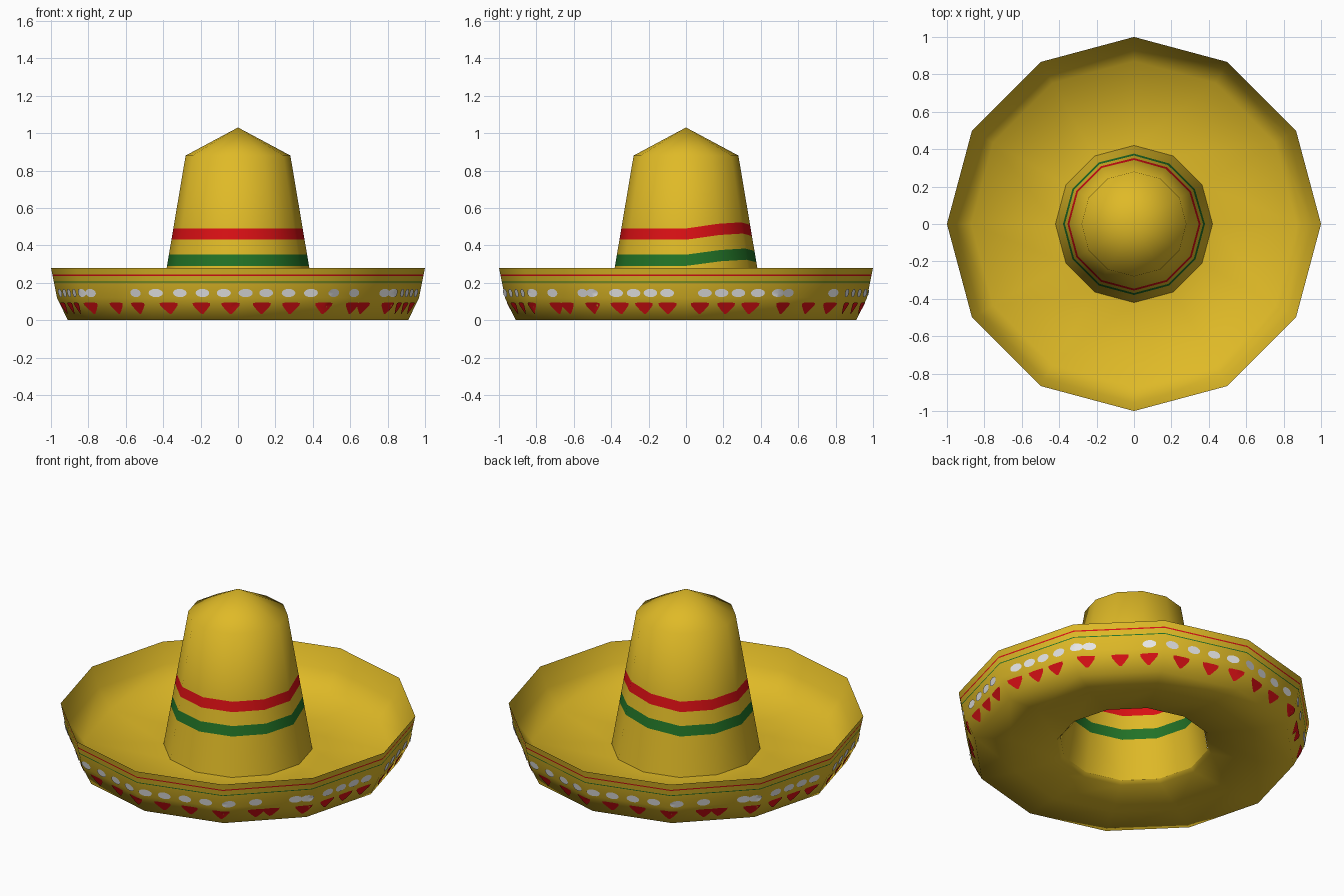
import bpy, bmesh
from math import sin, cos, asin, pi, radians

if "Cube" in bpy.data.objects:
    bpy.data.objects.remove(bpy.data.objects["Cube"])

def material(name, rgb):
    m = bpy.data.materials.new(name)
    m.diffuse_color = (*rgb, 1)
    m.use_nodes = True
    m.node_tree.nodes["Principled BSDF"].inputs["Base Color"].default_value = m.diffuse_color
    return m

MATS = [material("straw yellow", (0.74, 0.49, 0.02)),
        material("red", (0.70, 0.005, 0.007)),
        material("green", (0.016, 0.17, 0.02)),
        material("white", (0.80, 0.80, 0.80))]
YELLOW, RED, GREEN, WHITE = range(4)
SIDES = 12

def finish(name, bm, smooth=True, recalc=True):
    if recalc:
        bmesh.ops.recalc_face_normals(bm, faces=bm.faces)
    for f in bm.faces:
        f.smooth = smooth
    me = bpy.data.meshes.new(name)
    bm.to_mesh(me)
    bm.free()
    for m in MATS:
        me.materials.append(m)
    ob = bpy.data.objects.new(name, me)
    bpy.context.collection.objects.link(ob)
    return ob

def lathe(bm, rings, closed=False):
    """rings: (point function of side index, material of the band that follows)"""
    loops = []
    for fn, mat in rings:
        pts = [fn(i) for i in range(SIDES)]
        verts = []
        for i, (r, z) in enumerate(pts):
            a = 2 * pi * i / SIDES
            verts.append(bm.verts.new((r * cos(a), r * sin(a), z)))
        loops.append((verts, mat))
    last = len(loops) if closed else len(loops) - 1
    for k in range(last):
        a, mat = loops[k]
        b = loops[(k + 1) % len(loops)][0]
        for i in range(SIDES):
            j = (i + 1) % SIDES
            bm.faces.new((a[i], a[j], b[j], b[i])).material_index = mat
    return loops

def lerp_profile(profile, z):
    for (r0, z0), (r1, z1) in zip(profile, profile[1:]):
        if z <= z1:
            return r0 + (r1 - r0) * (z - z0) / (z1 - z0)
    return profile[-1][0]

# Crown: tapered wall with two stripes that drift upward at the back right
WALL = [(0.42, 0.05), (0.28, 0.88)]
DRIFT = {1: 0.025, 2: 0.033, 3: 0.02}

def wall_ring(z, drift):
    def fn(i):
        h = z + (DRIFT.get(i, 0) if drift else 0)
        return lerp_profile(WALL, h), h
    return fn

bm = bmesh.new()
loops = lathe(bm, [(wall_ring(0.05, False), YELLOW), (wall_ring(0.29, True), GREEN),
                   (wall_ring(0.35, True), YELLOW), (wall_ring(0.43, True), RED),
                   (wall_ring(0.49, True), YELLOW), (wall_ring(0.88, False), YELLOW)])
top = loops[-1][0]
apex = bm.verts.new((0, 0, 1.03))
for i in range(SIDES):
    bm.faces.new((top[i], top[(i + 1) % SIDES], apex))
finish("crown", bm)

# Brim: upturned hollow ring with thin painted lines below the rim
OUTER = [(0.91, 0.0), (0.968, 0.12), (1.0, 0.28)]
def flat(r, z):
    return lambda i: (r, z)
def on_side(z):
    return flat(lerp_profile(OUTER, z), z)

bm = bmesh.new()
lathe(bm, [(flat(0.42, 0.055), YELLOW), (flat(0.44, 0.03), YELLOW),
           (flat(0.70, 0.005), YELLOW),
           (on_side(0.0), YELLOW), (on_side(0.12), YELLOW),
           (on_side(0.202), GREEN), (on_side(0.207), YELLOW),
           (on_side(0.237), RED), (on_side(0.244), YELLOW),
           (on_side(0.28), YELLOW), (flat(0.955, 0.16), YELLOW),
           (flat(0.87, 0.05), YELLOW)], closed=True)
brim = finish("brim", bm)
bpy.context.view_layer.objects.active = brim
brim.select_set(True)
bpy.ops.object.shade_smooth_by_angle(angle=radians(75))

# Painted shapes lying on the twelve-sided outside of the brim
def side_point(a, z, lift=0.005):
    local = a % (2 * pi / SIDES) - pi / SIDES
    r = (lerp_profile(OUTER, z) + lift) * cos(pi / SIDES) / cos(local)
    return r * cos(a), r * sin(a), z

def paint(bm, a, z, outline, mat):
    centre = bm.verts.new(side_point(a, z))
    vs = [bm.verts.new(side_point(a + u / 0.95, z + v)) for u, v in outline]
    for i in range(len(vs)):
        bm.faces.new((centre, vs[i], vs[(i + 1) % len(vs)])).material_index = mat

def angles(front, right):
    """positions seen from the front (x) and right (y), repeated half a turn round"""
    half = [-pi / 2 + asin(x / 0.945) for x in front] + [asin(y / 0.945) for y in right]
    return half + [a + pi for a in half]

OVAL = [(0.038 * cos(2 * pi * k / 16), 0.022 * sin(2 * pi * k / 16)) for k in range(16)]
TRIANGLE = [(-0.05, 0.026), (-0.025, 0.028), (0, 0.028), (0.025, 0.028), (0.05, 0.026),
            (0.048, 0.012), (0.025, -0.014), (0.006, -0.032), (-0.006, -0.032),
            (-0.025, -0.014), (-0.048, 0.012)]

bm = bmesh.new()
for a in angles([-0.54, -0.43, -0.31, -0.19, -0.075, 0.04, 0.15, 0.27, 0.385, 0.5, 0.62],
                [-0.545, -0.49, -0.37, -0.28, -0.19, -0.1, 0.1, 0.19, 0.28, 0.38, 0.48, 0.54]):
    paint(bm, a, 0.145, OVAL, WHITE)
finish("white_ovals", bm, recalc=True)

bm = bmesh.new()
for a in angles([-0.54, -0.375, -0.2, -0.04, 0.13, 0.29, 0.46, 0.625],
                [-0.65, -0.5, -0.36, -0.23, -0.1, 0.075, 0.22, 0.35, 0.52, 0.67]):
    paint(bm, a, 0.066, TRIANGLE, RED)
finish("red_triangles", bm, recalc=True)
